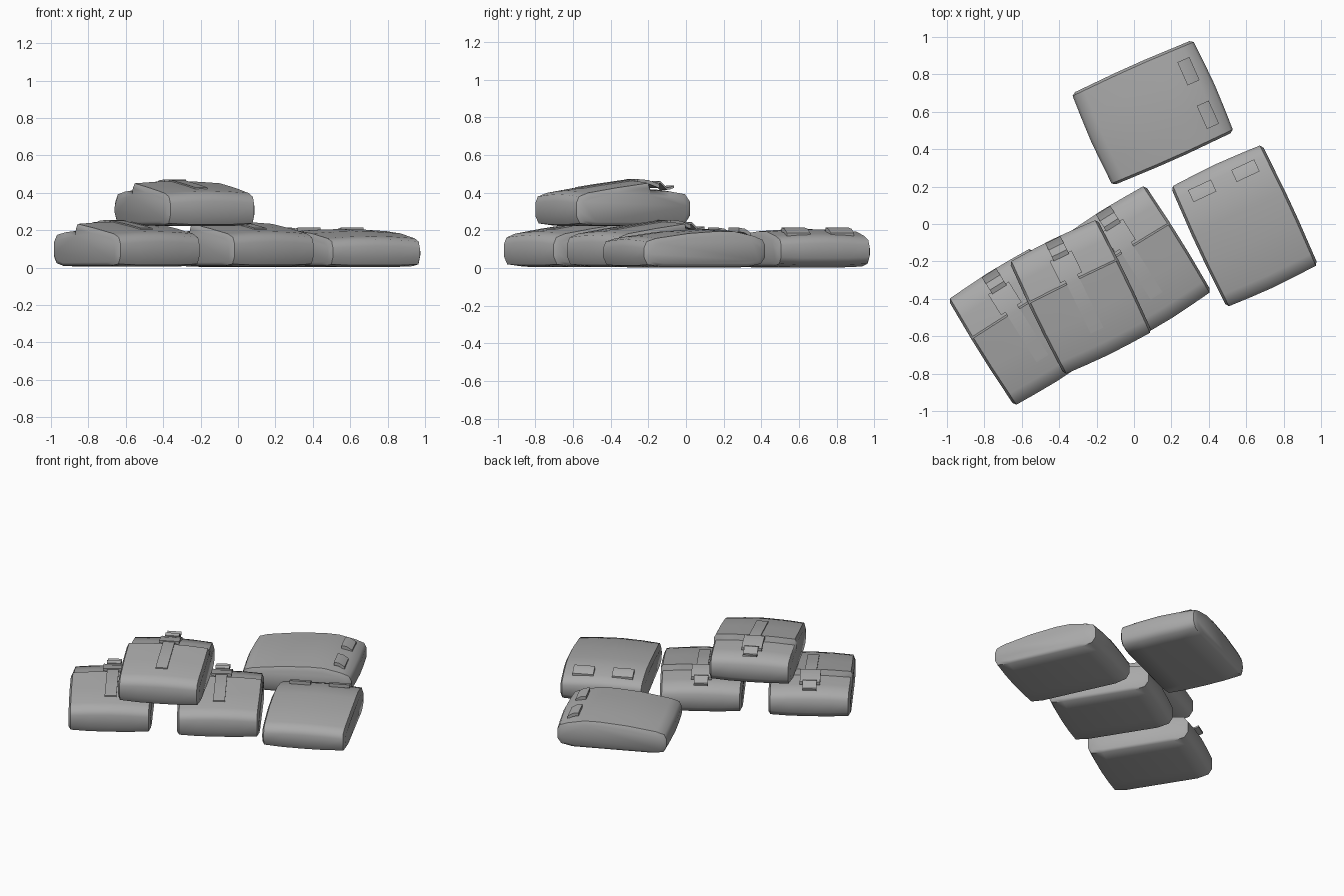
import bpy, bmesh, math
from mathutils import Matrix, Vector

cube = bpy.data.objects.get("Cube")
if cube:
    bpy.data.objects.remove(cube, do_unlink=True)

grey = bpy.data.materials.new("canvas grey")
grey.use_nodes = True
grey.diffuse_color = (0.4, 0.4, 0.4, 1)
grey.node_tree.nodes["Principled BSDF"].inputs["Base Color"].default_value = (0.4, 0.4, 0.4, 1)


def finish(name, bm, place, angle):
    bmesh.ops.recalc_face_normals(bm, faces=bm.faces)
    mesh = bpy.data.meshes.new(name)
    bm.to_mesh(mesh)
    bm.free()
    mesh.materials.append(grey)
    ob = bpy.data.objects.new(name, mesh)
    ob.matrix_world = place
    bpy.context.collection.objects.link(ob)
    bpy.ops.object.select_all(action="DESELECT")
    ob.select_set(True)
    bpy.context.view_layer.objects.active = ob
    bpy.ops.object.shade_smooth_by_angle(angle=math.radians(angle))


def pouch(name, place, half_width, top, front, back):
    """Loft a soft bag across its width; top is the (y, z) line from front to back."""
    under = [(back, 0.05), (back - 0.025, 0.015), (back - 0.1, 0.0),
             (front + 0.1, 0.0), (front + 0.02, 0.01), (front, 0.05)]
    profile = top + under
    bm = bmesh.new()
    rings = []
    # side position, pull-in of the outline, loss of height
    for f, pull, drop in [(-1, 0.93, 0.035), (-0.95, 0.985, 0.008), (-0.5, 1, 0),
                          (0, 1.01, -0.004),
                          (0.5, 1, 0), (0.95, 0.985, 0.008), (1, 0.93, 0.035)]:
        ring = []
        for y, z in profile:
            lift = -drop if z > 0.1 else max(drop, 0) * 0.6
            taper = 1 - 0.03 * abs(y) / back
            ring.append(bm.verts.new((f * half_width * taper, y * pull, z + lift)))
        rings.append(ring)
    n = len(profile)
    for a, b in zip(rings, rings[1:]):
        for i in range(n):
            j = (i + 1) % n
            bm.faces.new((a[i], a[j], b[j], b[i]))
    bm.faces.new(rings[0])
    bm.faces.new(rings[-1])
    finish(name, bm, place, 50)


def ribbon(name, place, x, width, path, thick):
    """Flat band that follows a (y, z) path."""
    bm = bmesh.new()
    rows = []
    for y, z in path:
        rows.append([bm.verts.new((x + sx * width / 2, y, z + dz))
                     for sx, dz in [(-1, 0), (1, 0), (1, -thick), (-1, -thick)]])
    for a, b in zip(rows, rows[1:]):
        for i in range(4):
            j = (i + 1) % 4
            bm.faces.new((a[i], a[j], b[j], b[i]))
    bm.faces.new(rows[0])
    bm.faces.new(rows[-1])
    finish(name, bm, place, 30)


def at(x, y, z, degrees):
    return Matrix.Translation((x, y, z)) @ Matrix.Rotation(math.radians(degrees), 4, "Z")


# Buckled pouches: the flap is hinged at the front and ends in a step near the back
flap_top = [(-0.34, 0.13), (-0.325, 0.165), (-0.27, 0.185), (-0.1, 0.212),
            (0.09, 0.237), (0.1, 0.2), (0.22, 0.192), (0.31, 0.178), (0.34, 0.14)]
for name, place in [("left_pouch", at(-0.595, -0.55, 0.005, 32)),
                    ("middle_pouch", at(0.015, -0.215, 0.005, 32)),
                    ("stacked_pouch", at(-0.285, -0.39, 0.222, 26))]:
    pouch(name, place, 0.27, flap_top, -0.34, 0.34)
    ribbon(name + "_strap", place, 0, 0.075,
           [(-0.2, 0.207), (-0.1, 0.222), (0.09, 0.247), (0.13, 0.242)], 0.012)
    ribbon(name + "_buckle", place, 0, 0.13,
           [(0.115, 0.25), (0.18, 0.245), (0.245, 0.222)], 0.02)
    ribbon(name + "_tab", place, 0, 0.09,
           [(0.235, 0.232), (0.26, 0.24), (0.3, 0.205), (0.32, 0.208), (0.34, 0.215)], 0.012)

# Plain pouches with two small loops on the back slope
plain_top = [(-0.36, 0.11), (-0.345, 0.145), (-0.29, 0.162), (-0.1, 0.188), (0.08, 0.2),
             (0.18, 0.198), (0.29, 0.175), (0.345, 0.155), (0.36, 0.125)]
for name, place in [("right_pouch", at(0.59, -0.01, 0.003, 25)),
                    ("back_pouch", at(0.10, 0.595, 0.003, -66))]:
    pouch(name, place, 0.278, plain_top, -0.36, 0.36)
    for side, x in [("right", -0.125), ("left", 0.13)]:
        ribbon(f"{name}_{side}_loop", place, x, 0.135,
               [(0.23, 0.211), (0.265, 0.205), (0.3, 0.183)], 0.022)
